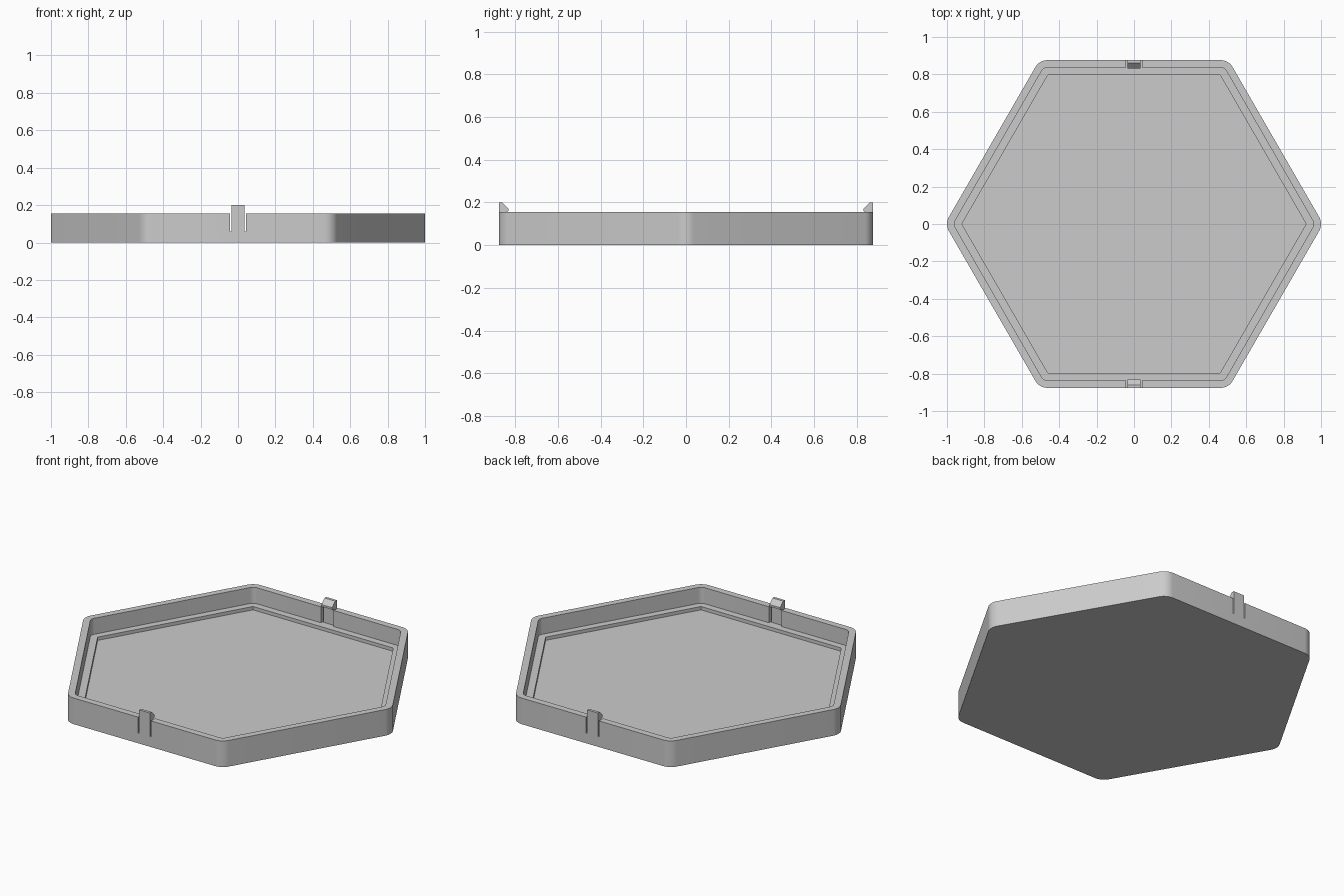
import bpy, bmesh
from math import cos, sin, radians

if "Cube" in bpy.data.objects:
    bpy.data.objects.remove(bpy.data.objects["Cube"])

grey = bpy.data.materials.new("light grey plastic")
grey.use_nodes = True
colour = (0.6, 0.6, 0.6, 1)
grey.diffuse_color = colour
grey.node_tree.nodes["Principled BSDF"].inputs["Base Color"].default_value = colour

APOTHEM, WALL_TOP = 0.876, 0.155
SHELF_Z, FLOOR_Z = 0.06, 0.04


def prism(name, points, offset):
    """Solid made by sweeping a closed outline along an offset vector."""
    bm = bmesh.new()
    face = bm.faces.new([bm.verts.new(p) for p in points])
    swept = bmesh.ops.extrude_face_region(bm, geom=[face])["geom"]
    bmesh.ops.translate(bm, vec=offset,
                        verts=[v for v in swept if isinstance(v, bmesh.types.BMVert)])
    bmesh.ops.recalc_face_normals(bm, faces=bm.faces)
    mesh = bpy.data.meshes.new(name)
    bm.to_mesh(mesh)
    bm.free()
    mesh.materials.append(grey)
    obj = bpy.data.objects.new(name, mesh)
    bpy.context.collection.objects.link(obj)
    return obj


def hexagon(name, apothem, radius, bottom, top, steps=8):
    """Hexagonal prism with rounded upright corners; radius 0 keeps them sharp."""
    reach = (apothem - radius) / cos(radians(30))
    turns = [60 * i / steps - 30 for i in range(steps + 1)] if radius else [0]
    points = []
    for corner in range(0, 360, 60):
        c = radians(corner)
        for turn in turns:
            t = radians(corner + turn)
            points.append((reach * cos(c) + radius * cos(t),
                           reach * sin(c) + radius * sin(t), bottom))
    return prism(name, points, (0, 0, top - bottom))


def select_only(obj):
    bpy.ops.object.select_all(action='DESELECT')
    obj.select_set(True)
    bpy.context.view_layer.objects.active = obj


def carve(body, cutter):
    cutter.hide_render = True
    select_only(body)
    mod = body.modifiers.new("carve", 'BOOLEAN')
    mod.operation = 'DIFFERENCE'
    mod.solver = 'EXACT'
    mod.object = cutter
    bpy.ops.object.modifier_apply(modifier=mod.name)
    bpy.data.objects.remove(cutter)


# Tray: rounded outer wall, inner shelf and sharp-cornered sunken floor
tray = hexagon("tray", APOTHEM, 0.075, 0, WALL_TOP)
carve(tray, hexagon("inside_cutter", 0.837, 0.036, SHELF_Z, 0.3))
carve(tray, hexagon("floor_cutter", 0.797, 0, FLOOR_Z, 0.3))

# Snap clip outline as (distance from centre, height)
clip_profile = [(APOTHEM, SHELF_Z), (APOTHEM, 0.2), (0.86, 0.2), (0.832, 0.172),
                (0.832, 0.16), (0.85, 0.15), (0.85, SHELF_Z)]
slot_profile = [(0.82, SHELF_Z), (0.9, SHELF_Z), (0.9, 0.3), (0.82, 0.3)]

# Front and back clips, each standing in a notch through the wall
for side, label in ((-1, "front"), (1, "back")):
    slot = [(-0.042, side * y, z) for y, z in slot_profile]
    carve(tray, prism(label + "_slot_cutter", slot, (0.084, 0, 0)))
    clip = [(-0.035, side * y, z) for y, z in clip_profile]
    prism(label + "_clip", clip, (0.07, 0, 0))

select_only(tray)
bpy.ops.object.shade_smooth_by_angle(angle=radians(30))
